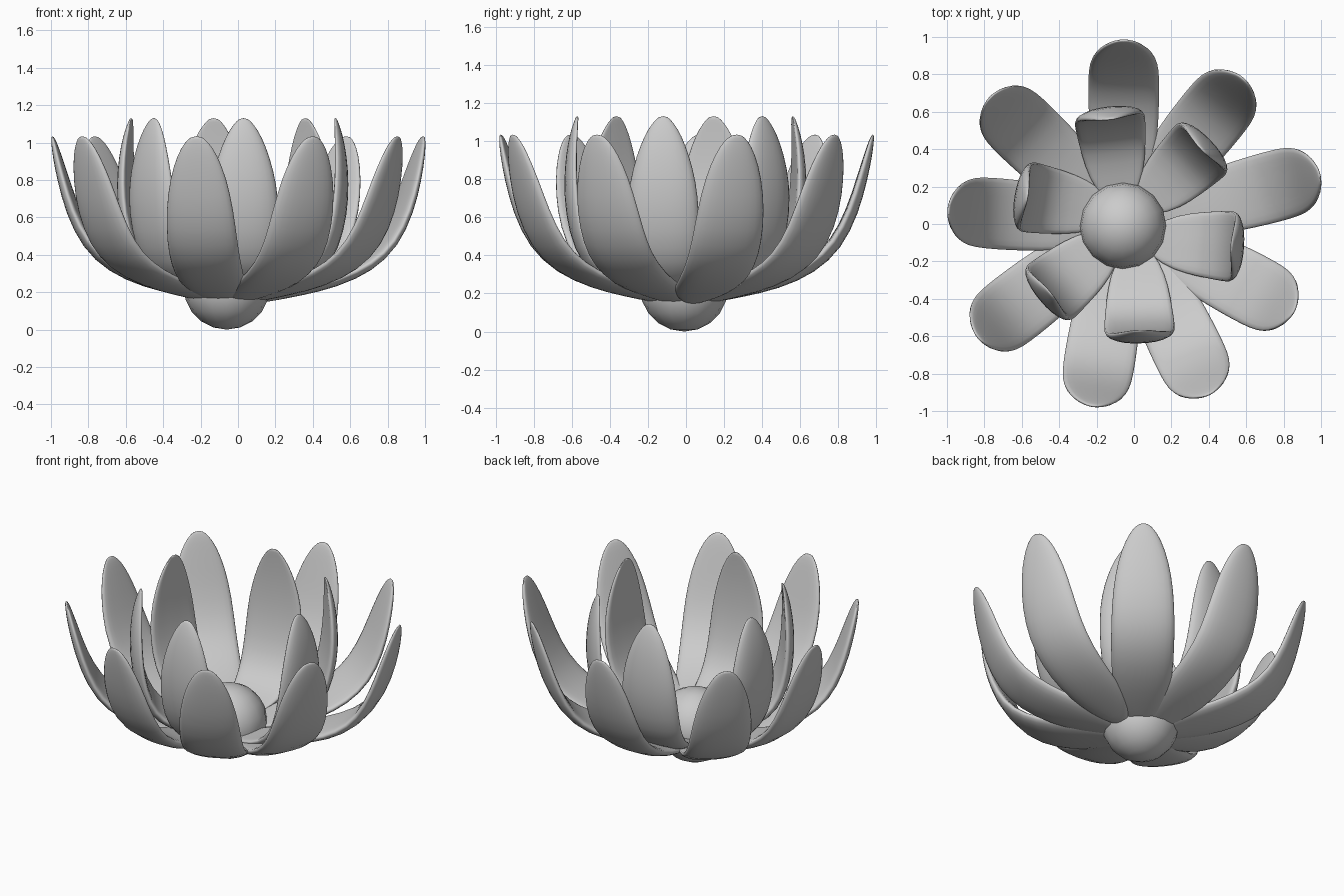
import bpy, bmesh
from math import sin, cos, pi, radians, hypot, copysign

if "Cube" in bpy.data.objects:
    bpy.data.objects.remove(bpy.data.objects["Cube"])

CX, CY = -0.06, -0.01   # flower axis

# petal stations: radius, height of the outer face, half width, half thickness
OUTER = [(0.08, 0.14, 0.03, 0.010), (0.17, 0.155, 0.11, 0.022), (0.30, 0.178, 0.165, 0.032),
         (0.50, 0.222, 0.19, 0.036), (0.69, 0.305, 0.198, 0.038), (0.83, 0.435, 0.199, 0.037),
         (0.918, 0.62, 0.191, 0.035), (0.965, 0.80, 0.16, 0.03), (0.99, 0.93, 0.112, 0.022),
         (0.997, 1.00, 0.068, 0.014), (0.998, 1.035, 0.025, 0.006)]
INNER = [(0.06, 0.18, 0.04, 0.012), (0.18, 0.19, 0.13, 0.024), (0.32, 0.215, 0.17, 0.034),
         (0.46, 0.285, 0.187, 0.037), (0.557, 0.43, 0.197, 0.038), (0.600, 0.62, 0.198, 0.037),
         (0.608, 0.78, 0.184, 0.034), (0.597, 0.93, 0.145, 0.028), (0.575, 1.04, 0.10, 0.02),
         (0.555, 1.10, 0.06, 0.012), (0.54, 1.135, 0.022, 0.006)]


def petal(name, stations, angle, shift, side, cup, seg=12):
    bm = bmesh.new()
    rings = []
    ca, sa = cos(radians(angle)), sin(radians(angle))
    for i, (r, z, w, t) in enumerate(stations):
        a = stations[max(i - 1, 0)]
        b = stations[min(i + 1, len(stations) - 1)]
        dr, dz = b[0] - a[0], b[1] - a[1]
        l = hypot(dr, dz)
        nr, nz = -dz / l, dr / l            # inward / upward normal
        ring = []
        for k in range(seg):
            u, v = cos(2 * pi * k / seg), sin(2 * pi * k / seg)
            v = copysign(abs(v) ** 0.75, v)  # flatter faces, rounder rim
            d = t + t * v + cup * u ** 4 * w / 0.19
            rr, zz, s = r + shift + nr * d, z + nz * d, w * u + side
            ring.append(bm.verts.new((CX + rr * ca - s * sa, CY + rr * sa + s * ca, zz)))
        rings.append(ring)
    for p, q in zip(rings, rings[1:]):
        for k in range(seg):
            n = (k + 1) % seg
            bm.faces.new((p[k], p[n], q[n], q[k]))
    bm.faces.new(rings[0])
    bm.faces.new(rings[-1])
    bmesh.ops.recalc_face_normals(bm, faces=bm.faces)
    for f in bm.faces:
        f.smooth = True
    me = bpy.data.meshes.new(name)
    bm.to_mesh(me)
    bm.free()
    ob = bpy.data.objects.new(name, me)
    bpy.context.collection.objects.link(ob)
    sub = ob.modifiers.new("smooth", 'SUBSURF')
    sub.levels = sub.render_levels = 1


# outer whorl: (direction, radial shift, sideways shift)
for i, (a, r, s) in enumerate([(90, 0.0, -0.005), (51, 0.025, 0), (15, 0.095, -0.005),
                               (-28, 0.03, 0.025), (-64, 0.02, 0.02), (-99, -0.015, -0.01),
                               (-142, -0.015, -0.008), (175.5, -0.055, -0.012),
                               (136, -0.005, -0.003)]):
    petal(f"outer_petal_{i + 1}", OUTER, a, r, s, 0.015)

# inner whorl: (direction, tip x, tip y)
for i, (a, x, y) in enumerate([(97, -0.13, 0.56), (44, 0.36, 0.40), (-4, 0.52, -0.12),
                               (-88, 0.03, -0.57), (220, -0.45, -0.365), (170, -0.57, 0.145)]):
    ca, sa = cos(radians(a)), sin(radians(a))
    x, y = x - CX, y - CY
    petal(f"inner_petal_{i + 1}", INNER, a, x * ca + y * sa - 0.535, y * ca - x * sa, 0.025)

# round core
bpy.ops.mesh.primitive_uv_sphere_add(segments=16, ring_count=10, radius=0.232,
                                     location=(CX, CY, 0.232))
bpy.context.object.name = "flower_core"
bpy.ops.object.shade_smooth()
